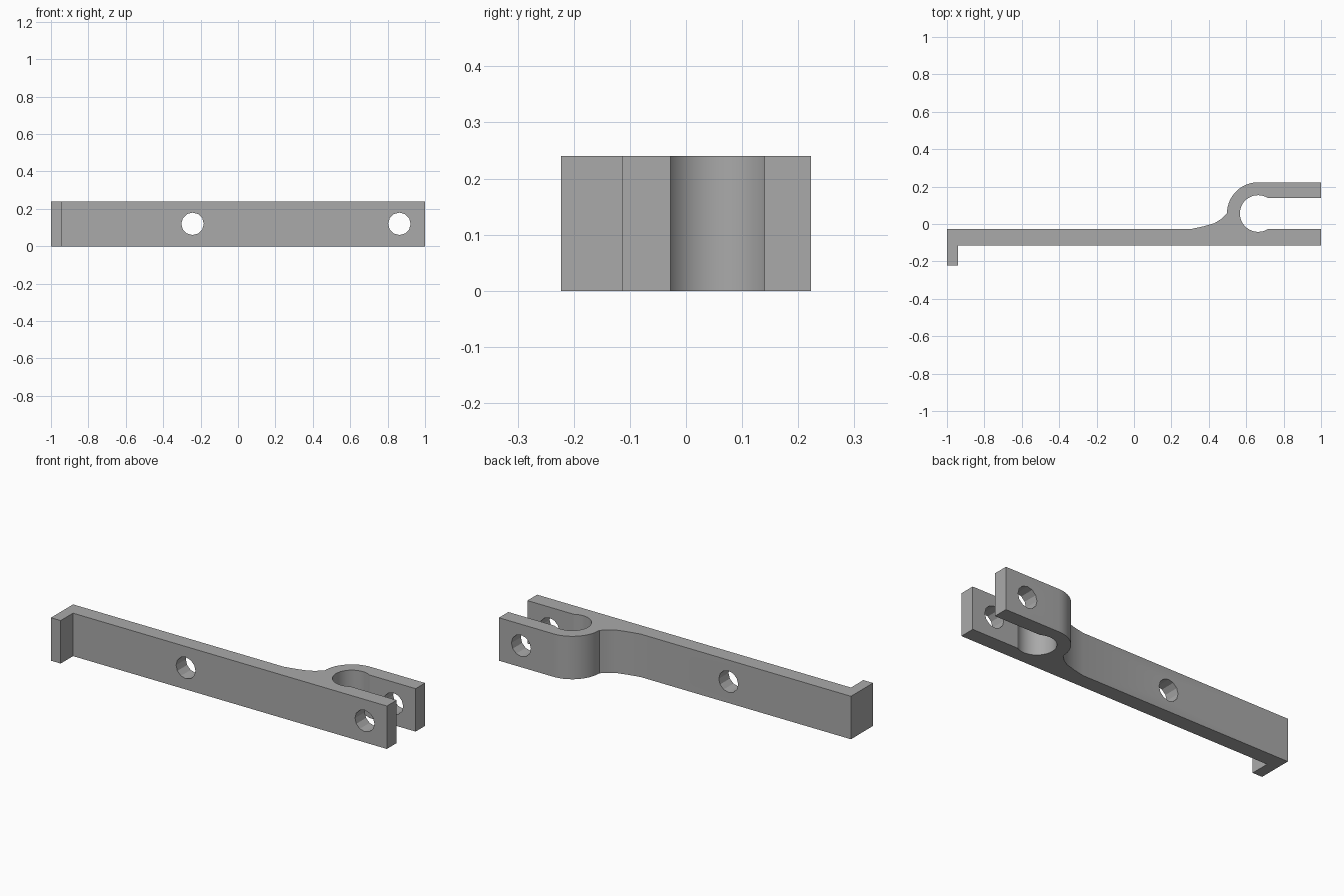
import bpy, bmesh, math
from mathutils import Matrix, Vector

if "Cube" in bpy.data.objects:
    bpy.data.objects.remove(bpy.data.objects["Cube"], do_unlink=True)

HEIGHT = 0.24
FRONT, BACK = -0.114, -0.028        # bar faces
ARM_IN, ARM_OUT = 0.14, 0.223       # upper jaw faces
CX, CY = 0.664, 0.056               # socket centre
R_IN, R_OUT = 0.098, 0.167

grey = bpy.data.materials.new("plain grey")
grey.use_nodes = True
colour = (0.4, 0.4, 0.4, 1)
grey.diffuse_color = colour
grey.node_tree.nodes["Principled BSDF"].inputs["Base Color"].default_value = colour


def arc(radius, start, end, steps):
    angles = [start + (end - start) * i / steps for i in range(steps + 1)]
    return [(CX + radius * math.cos(a), CY + radius * math.sin(a)) for a in angles]


def make_object(name, bm):
    bmesh.ops.recalc_face_normals(bm, faces=bm.faces)
    mesh = bpy.data.meshes.new(name)
    bm.to_mesh(mesh)
    bm.free()
    mesh.materials.append(grey)
    obj = bpy.data.objects.new(name, mesh)
    bpy.context.collection.objects.link(obj)
    return obj


# Bar outline: hook, straight bar, socket with two jaws, blend back to the bar
lip = math.asin((ARM_IN - CY) / R_IN)
outline = [(-1, -0.223), (-0.94, -0.223), (-0.94, FRONT), (1, FRONT), (1, BACK)]
outline += arc(R_IN, 2 * math.pi - lip, lip, 32)
outline += [(1, ARM_IN), (1, ARM_OUT)]
outline += arc(R_OUT, math.pi / 2, math.pi, 14)
outline += [(0.465, 0.026), (0.43, 0.004), (0.37, -0.013), (0.3, BACK), (-1, BACK)]

bm = bmesh.new()
base = bm.faces.new([bm.verts.new((x, y, 0)) for x, y in outline])
side = bmesh.ops.extrude_face_region(bm, geom=[base], use_keep_orig=True)
top = [v for v in side["geom"] if isinstance(v, bmesh.types.BMVert)]
bmesh.ops.translate(bm, verts=top, vec=Vector((0, 0, HEIGHT)))
bar = make_object("clamp_bar", bm)

# Bolt holes running front to back
bm = bmesh.new()
for x in (-0.243, 0.863):
    place = Matrix.Translation((x, 0, HEIGHT / 2)) @ Matrix.Rotation(math.pi / 2, 4, "X")
    bmesh.ops.create_cone(bm, cap_ends=True, segments=12, radius1=0.06,
                          radius2=0.06, depth=1, matrix=place)
cutter = make_object("hole_cutter", bm)

cut = bar.modifiers.new("bolt_holes", "BOOLEAN")
cut.operation = "DIFFERENCE"
cut.solver = "EXACT"
cut.object = cutter
bpy.ops.object.select_all(action="DESELECT")
bpy.context.view_layer.objects.active = bar
bar.select_set(True)
bpy.ops.object.modifier_apply(modifier=cut.name)
bpy.data.objects.remove(cutter, do_unlink=True)
bpy.ops.object.shade_smooth_by_angle(angle=math.radians(25))
